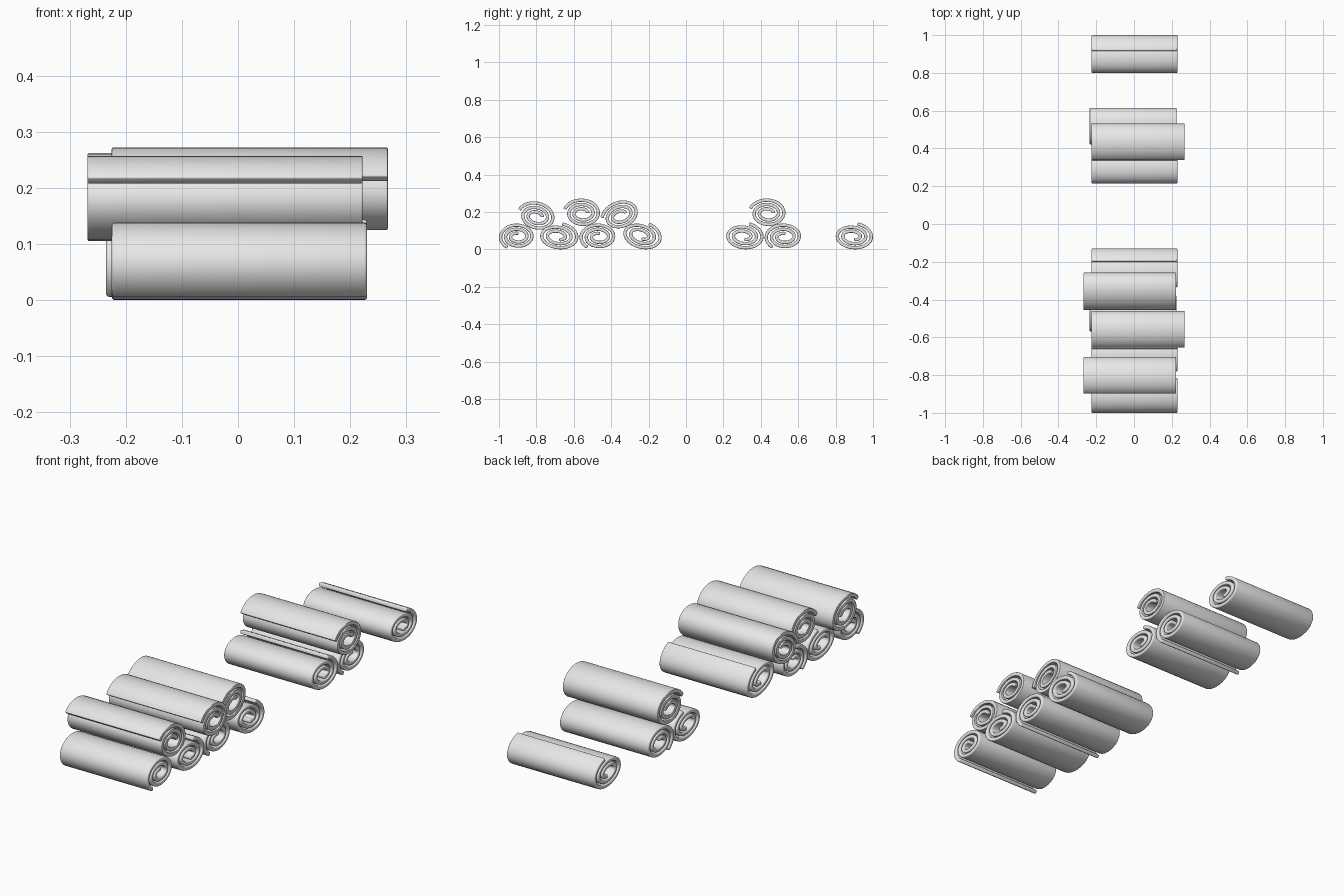
import bpy
import bmesh
from math import sin, cos, radians

cube = bpy.data.objects.get("Cube")
if cube:
    bpy.data.objects.remove(cube, do_unlink=True)

cloth = bpy.data.materials.new("light grey cloth")
cloth.use_nodes = True
colour = (0.8, 0.8, 0.8, 1)
cloth.diffuse_color = colour
cloth.node_tree.nodes["Principled BSDF"].inputs["Base Color"].default_value = colour

THICK = 0.0175
TURNS = 2.45
STEPS = 30  # per turn


def fit(values, low, high):
    """Stretch values so the thick sheet spans low to high."""
    low, high = low + THICK / 2, high - THICK / 2
    a, b = min(values), max(values)
    return [low + (v - a) / (b - a) * (high - low) for v in values]


def spiral(end, tilt):
    """Flattened spiral winding clockwise inward from the loose end."""
    ys, zs = [], []
    c, s = cos(radians(tilt)), sin(radians(tilt))
    for i in range(int(TURNS * STEPS) + 1):
        turn = i / STEPS
        ang = radians(end - tilt - 360 * turn)
        u = (0.092 - 0.026 * turn) * cos(ang)
        v = (0.066 - 0.0205 * turn) * sin(ang)
        ys.append(u * c - v * s)
        zs.append(u * s + v * c)
    return ys, zs


def towel(name, x, y, z, end, tilt=0):
    ys, zs = spiral(end, tilt)
    bm = bmesh.new()
    rows = [[bm.verts.new((px, py, pz)) for px in x]
            for py, pz in zip(fit(ys, *y), fit(zs, *z))]
    for a, b in zip(rows, rows[1:]):
        bm.faces.new((a[0], a[1], b[1], b[0]))
    mesh = bpy.data.meshes.new(name)
    bm.to_mesh(mesh)
    bm.free()
    mesh.materials.append(cloth)
    ob = bpy.data.objects.new(name, mesh)
    bpy.context.collection.objects.link(ob)

    # thickness and soft hems
    solid = ob.modifiers.new("thickness", 'SOLIDIFY')
    solid.thickness = THICK
    solid.offset = 0
    hem = ob.modifiers.new("hem", 'BEVEL')
    hem.width = 0.005
    hem.segments = 3
    hem.limit_method = 'ANGLE'
    hem.angle_limit = radians(50)

    bpy.ops.object.select_all(action='DESELECT')
    ob.select_set(True)
    bpy.context.view_layer.objects.active = ob
    bpy.ops.object.convert(target='MESH')
    bpy.ops.object.shade_smooth_by_angle(angle=radians(40))


# shared extents
MID, LEFT_IN = (-0.225, 0.23), (-0.235, 0.225)
OUT_L, OUT_R = (-0.225, 0.267), (-0.268, 0.222)
FLOOR, LOW = (0, 0.145), (0.002, 0.138)
HIGH = (0.125, 0.272)

# front stack, bottom row
towel("front_stack_bottom_towel_1", MID, (-1.0, -0.815), LOW, 235)
towel("front_stack_bottom_towel_2", MID, (-0.78, -0.575), FLOOR, 75, -8)
towel("front_stack_bottom_towel_3", LEFT_IN, (-0.57, -0.378), LOW, 232)
towel("front_stack_bottom_towel_4", MID, (-0.335, -0.13), FLOOR, 62, -20)

# front stack, top row
towel("front_stack_top_towel_1", OUT_R, (-0.9, -0.703), (0.105, 0.257), 155, -10)
towel("front_stack_top_towel_2", OUT_L, (-0.657, -0.46), HIGH, 162)
towel("front_stack_top_towel_3", OUT_R, (-0.457, -0.258), (0.112, 0.262), 182, 20)

# middle stack
towel("middle_stack_bottom_towel_1", MID, (0.215, 0.415), FLOOR, 72, -6)
towel("middle_stack_bottom_towel_2", LEFT_IN, (0.42, 0.615), LOW, 232)
towel("middle_stack_top_towel", OUT_L, (0.335, 0.532), HIGH, 160)

# single towel at the back
towel("single_back_towel", MID, (0.8, 1.0), FLOOR, 75, -6)
